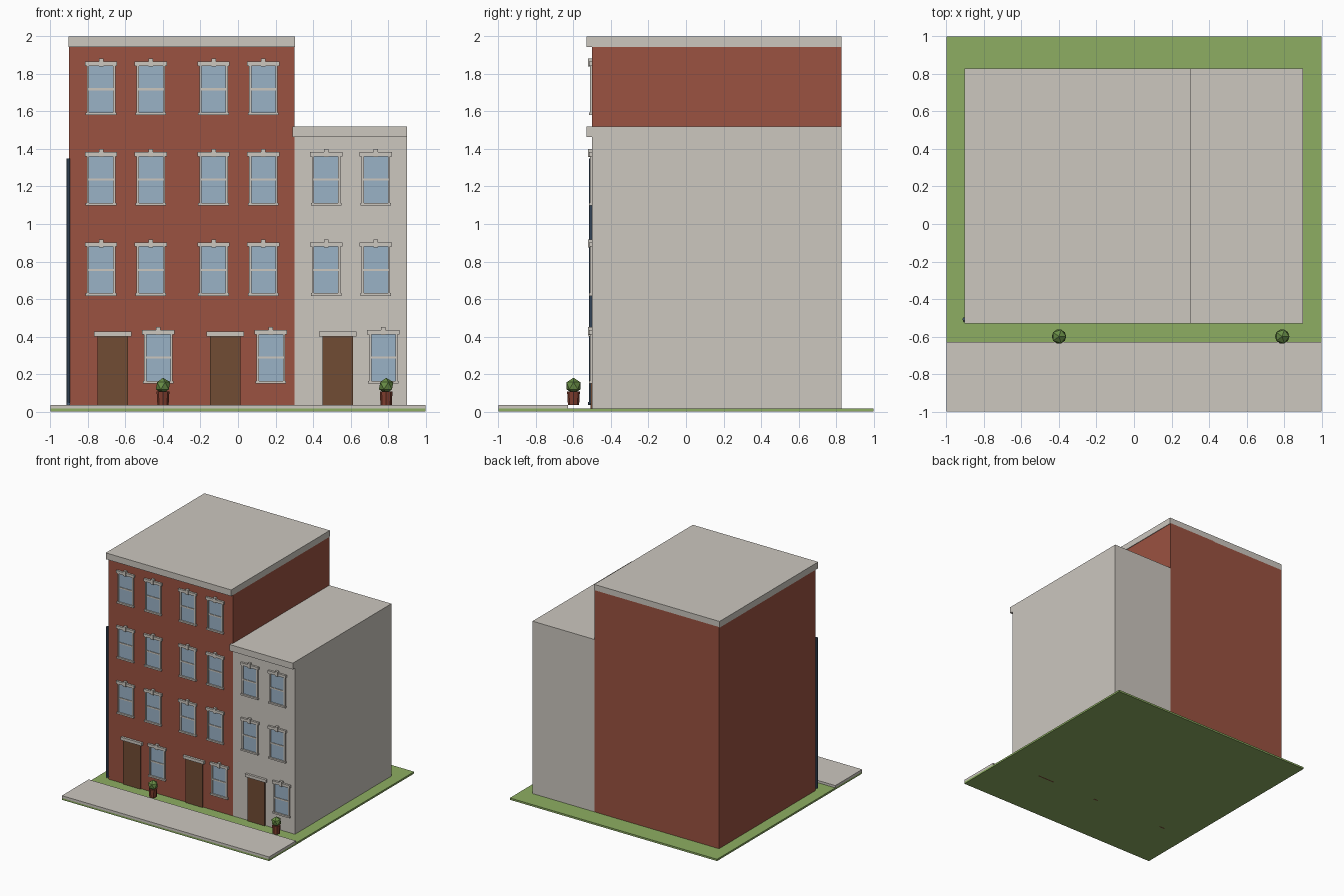
import bpy
import math

default = bpy.data.objects.get("Cube")
if default:
    bpy.data.objects.remove(default)


def linear(c):
    c /= 255
    return c / 12.92 if c <= 0.04045 else ((c + 0.055) / 1.055) ** 2.4


def material(name, r, g, b):
    colour = (linear(r), linear(g), linear(b), 1)
    m = bpy.data.materials.new(name)
    m.use_nodes = True
    m.diffuse_color = colour
    m.node_tree.nodes["Principled BSDF"].inputs["Base Color"].default_value = colour
    return m


STONE = material("pale stone", 204, 199, 191)
BRICK = material("red brick", 155, 82, 65)
GLASS = material("blue glass", 154, 178, 198)
WOOD = material("brown wood", 113, 76, 52)
GRASS = material("grass green", 141, 174, 98)
LEAF = material("leaf green", 105, 142, 70)
CLAY = material("dark clay", 128, 62, 46)
PIPE = material("slate blue", 70, 92, 116)


def finish(name, mat):
    obj = bpy.context.object
    obj.name = name
    obj.data.name = name
    obj.data.materials.append(mat)
    return obj


def box(name, mat, x, y, z):
    """Box from (min, max) ranges on each axis."""
    bpy.ops.mesh.primitive_cube_add(size=1)
    obj = finish(name, mat)
    for v in obj.data.vertices:
        v.co = [r[0] if c < 0 else r[1] for c, r in zip(v.co, (x, y, z))]
    return obj


FRONT, BACK = -0.5, 0.83


def trim(name, mat, cx, width, z0, z1, depth):
    """Flat piece mounted on the front wall, centred on cx."""
    box(name, mat, (cx - width / 2, cx + width / 2), (FRONT - depth, FRONT + 0.004), (z0, z1))


def window(cx, z):
    trim("window_glass", GLASS, cx, 0.14, z + 0.01, z + 0.27, 0.004)
    for side in (-1, 1):
        trim("window_jamb", STONE, cx + side * 0.07, 0.012, z + 0.01, z + 0.27, 0.012)
    trim("window_rail", STONE, cx, 0.13, z + 0.132, z + 0.144, 0.009)
    trim("window_sill", STONE, cx, 0.164, z, z + 0.014, 0.017)
    trim("window_lintel", STONE, cx, 0.172, z + 0.262, z + 0.285, 0.017)
    trim("window_keystone", STONE, cx, 0.024, z + 0.258, z + 0.301, 0.023)


def door(cx):
    trim("door", WOOD, cx, 0.165, 0, 0.402, 0.01)
    trim("door_lintel", STONE, cx, 0.2, 0.4, 0.426, 0.02)


# Ground
box("lawn", GRASS, (-1, 1), (-1, 1), (0, 0.016))
box("pavement", STONE, (-1, 1), (-1, -0.63), (0.015, 0.036))

# Buildings and their cornice roofs
box("brick_building", BRICK, (-0.9, 0.3), (FRONT, BACK), (0.01, 1.95))
box("stone_building", STONE, (0.3, 0.9), (FRONT, BACK), (0.01, 1.47))
box("brick_cornice", STONE, (-0.905, 0.305), (-0.53, BACK), (1.945, 2))
box("stone_cornice", STONE, (0.29, 0.9), (-0.53, BACK), (1.465, 1.52))

# Doors and windows, one bay per house front
for bay, floors in ((-0.9, 3), (-0.3, 3), (0.3, 2)):
    door(bay + 0.232)
    window(bay + 0.475, 0.15)
    for floor in range(floors):
        for offset in (0.17, 0.435):
            window(bay + offset, 0.617 + 0.482 * floor)

# Downpipe on the brick corner with a short spout
bpy.ops.mesh.primitive_cylinder_add(vertices=8, radius=0.009, depth=1.315,
                                    location=(-0.906, -0.507, 0.6925))
finish("downpipe", PIPE)
bpy.ops.mesh.primitive_cylinder_add(vertices=8, radius=0.008, depth=0.02,
                                    location=(-0.902, -0.512, 0.042),
                                    rotation=(math.pi / 2, 0, 0))
finish("downpipe_spout", PIPE)

# Potted shrubs
for x in (-0.4, 0.79):
    bpy.ops.mesh.primitive_cone_add(vertices=8, radius1=0.03, radius2=0.034, depth=0.07,
                                    location=(x, -0.6, 0.071))
    finish("plant_pot", CLAY)
    bpy.ops.mesh.primitive_ico_sphere_add(subdivisions=1, radius=0.043,
                                          location=(x, -0.6, 0.137))
    finish("shrub", LEAF)
